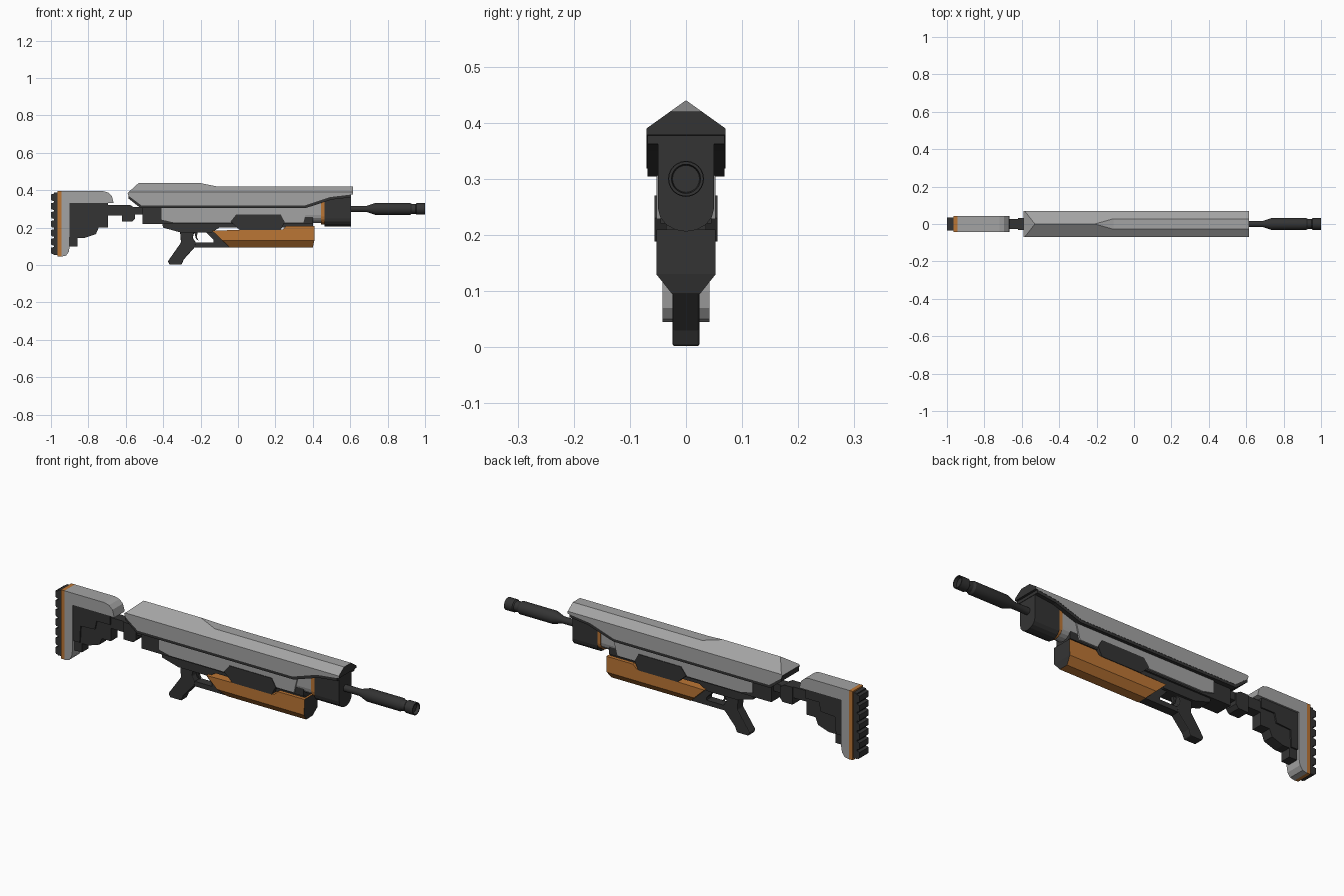
import bpy, bmesh, math
from mathutils import Vector

cube = bpy.data.objects.get("Cube")
if cube:
    bpy.data.objects.remove(cube, do_unlink=True)


def material(name, rgb):
    m = bpy.data.materials.new(name)
    m.use_nodes = True
    m.diffuse_color = (*rgb, 1)
    m.node_tree.nodes["Principled BSDF"].inputs["Base Color"].default_value = (*rgb, 1)
    return m


DARK = material("charcoal", (0.034, 0.034, 0.034))
GREY = material("light grey", (0.37, 0.37, 0.37))
ORANGE = material("burnt orange", (0.5, 0.18, 0.035))


def finish(bm, name, mats, rule=None, bevel=0):
    bmesh.ops.recalc_face_normals(bm, faces=bm.faces)
    bm.normal_update()
    if rule:
        for f in bm.faces:
            f.material_index = 1 if rule(f.normal) else 0
    me = bpy.data.meshes.new(name)
    bm.to_mesh(me)
    bm.free()
    for m in mats:
        me.materials.append(m)
    ob = bpy.data.objects.new(name, me)
    bpy.context.collection.objects.link(ob)
    if bevel:
        mod = ob.modifiers.new("edge", "BEVEL")
        mod.width = bevel
        mod.segments = 2
    return ob


def extrude(bm, pts, vec):
    face = bm.faces.new([bm.verts.new(p) for p in pts])
    new = bmesh.ops.extrude_face_region(bm, geom=[face])["geom"]
    bmesh.ops.translate(bm, vec=vec, verts=[v for v in new if isinstance(v, bmesh.types.BMVert)])


def side_prism(name, pts, half, mats, rule=None, cut=None, bevel=0):
    """Side outline (x, z) given thickness in y; cut = two (y, z) points of a mirrored slope."""
    bm = bmesh.new()
    extrude(bm, [(x, -half, z) for x, z in pts], (0, 2 * half, 0))
    if cut:
        (y1, z1), (y2, z2) = cut
        for s in (1, -1):
            n = Vector((0, s * abs(z2 - z1), math.copysign(abs(y2 - y1), z2 - z1)))
            res = bmesh.ops.bisect_plane(
                bm, geom=bm.verts[:] + bm.edges[:] + bm.faces[:], dist=1e-5,
                plane_co=(0, s * y1, z1), plane_no=n.normalized(), clear_outer=True)
            rim = [e for e in res["geom_cut"] if isinstance(e, bmesh.types.BMEdge)]
            bmesh.ops.edgeloop_fill(bm, edges=rim)
    return finish(bm, name, mats, rule, bevel)


def box(name, x0, x1, z0, z1, half, mat, bevel=0):
    return side_prism(name, [(x0, z0), (x1, z0), (x1, z1), (x0, z1)], half, [mat], bevel=bevel)


def round_bottom(name, x0, x1, top, bottom, half, mat):
    """Block along x with flat sides and a rounded belly."""
    bm = bmesh.new()
    pts = [(half, top)]
    for i in range(9):
        a = math.pi * i / 8
        pts.append((half * math.cos(a), bottom + 0.042 * (1 - math.sin(a))))
    pts.append((-half, top))
    extrude(bm, [(x0, y, z) for y, z in pts], (x1 - x0, 0, 0))
    return finish(bm, name, [mat])


def lathe(name, profile, z, mat, sides=24):
    """Turned part along x from (x, radius) points."""
    bm = bmesh.new()
    rings = []
    for x, r in profile:
        rings.append([bm.verts.new((x, r * math.cos(2 * math.pi * i / sides),
                                    z + r * math.sin(2 * math.pi * i / sides)))
                      for i in range(sides)])
    for a, b in zip(rings, rings[1:]):
        for i in range(sides):
            j = (i + 1) % sides
            bm.faces.new((a[i], a[j], b[j], b[i]))
    bm.faces.new(rings[0])
    bm.faces.new(rings[-1])
    ob = finish(bm, name, [mat])
    bpy.context.view_layer.objects.active = ob
    ob.select_set(True)
    bpy.ops.object.shade_smooth_by_angle(angle=math.radians(30))
    ob.select_set(False)


# Peaked top cover with dark underside and front end
side_prism("top_cover",
           [(-0.59, 0.385), (-0.585, 0.37), (-0.515, 0.318), (0.355, 0.318), (0.49, 0.363),
            (0.615, 0.378), (0.615, 0.42), (-0.11, 0.42), (-0.21, 0.44), (-0.26, 0.45),
            (-0.519, 0.45)], 0.07, [GREY, DARK],
           rule=lambda n: n.x > 0.9 or n.z < -0.1, cut=((0.07, 0.39), (0, 0.44)))
side_prism("cover_rail",
           [(-0.585, 0.37), (-0.515, 0.318), (0.355, 0.318), (0.49, 0.363), (0.605, 0.377),
            (0.605, 0.362), (0.5, 0.35), (0.36, 0.304), (-0.52, 0.304), (-0.585, 0.355)],
           0.069, [DARK])

# Receiver
box("receiver_core", -0.51, 0.4, 0.22, 0.306, 0.045, DARK)
side_prism("receiver_side",
           [(-0.41, 0.306), (-0.41, 0.243), (-0.345, 0.228), (0.35, 0.228), (0.37, 0.306)],
           0.053, [GREY])
side_prism("side_panel",
           [(-0.04, 0.232), (-0.01, 0.27), (0.228, 0.27), (0.25, 0.23), (0.228, 0.188),
            (0.008, 0.188)], 0.056, [DARK])
side_prism("lower_frame",
           [(-0.41, 0.24), (-0.4, 0.2), (-0.31, 0.175), (-0.14, 0.175), (-0.1, 0.2),
            (0.4, 0.2), (0.4, 0.24)], 0.036, [DARK])

# Nose of the receiver
round_bottom("barrel_shroud", 0.35, 0.447, 0.33, 0.225, 0.047, GREY)
round_bottom("shroud_ring", 0.445, 0.466, 0.34, 0.218, 0.049, ORANGE)
round_bottom("nose_block", 0.463, 0.603, 0.375, 0.206, 0.05, DARK)

# Orange fore grip with chamfered belly
side_prism("fore_grip",
           [(-0.14, 0.185), (-0.045, 0.095), (0.4, 0.095), (0.408, 0.13), (0.41, 0.21),
            (0.26, 0.21), (0.24, 0.19)], 0.053, [ORANGE, DARK],
           rule=lambda n: n.x > 0.7, cut=((0.053, 0.13), (0.025, 0.095)))

# Pistol grip, guard and trigger
side_prism("pistol_grip",
           [(-0.38, 0.21), (-0.31, 0.18), (-0.305, 0.12), (-0.375, 0.02), (-0.365, 0.002),
            (-0.302, 0.002), (-0.29, 0.03), (-0.23, 0.097), (-0.225, 0.12), (-0.242, 0.145),
            (-0.235, 0.172), (-0.2, 0.185), (-0.2, 0.21)], 0.024, [DARK], bevel=0.004)
side_prism("trigger_guard",
           [(-0.245, 0.095), (-0.04, 0.095), (-0.13, 0.185), (-0.175, 0.18), (-0.13, 0.133),
            (-0.13, 0.12), (-0.245, 0.12)], 0.022, [DARK])
side_prism("trigger", [(-0.235, 0.18), (-0.215, 0.18), (-0.22, 0.15), (-0.21, 0.13),
                       (-0.225, 0.14)], 0.008, [DARK])

# Barrel and muzzle
lathe("barrel", [(0.59, 0.017), (0.69, 0.017), (0.735, 0.032), (0.92, 0.032), (0.93, 0.026),
                 (0.95, 0.026), (0.955, 0.031), (1.0, 0.031), (1.0, 0.026), (0.985, 0.024)],
      0.3, DARK)

# Folding joint between receiver and stock
box("joint_rear", -0.56, -0.5, 0.27, 0.31, 0.026, DARK)
side_prism("joint_block", [(-0.62, 0.32), (-0.62, 0.232), (-0.565, 0.232), (-0.55, 0.25),
                           (-0.55, 0.305), (-0.575, 0.32)], 0.033, [DARK])
box("stock_tube", -0.7, -0.615, 0.265, 0.32, 0.026, DARK)

# Stock
side_prism("stock_shell",
           [(-0.945, 0.395), (-0.72, 0.395), (-0.695, 0.388), (-0.675, 0.37), (-0.665, 0.333),
            (-0.9, 0.333), (-0.9, 0.1), (-0.905, 0.07), (-0.92, 0.05), (-0.945, 0.045)],
           0.042, [GREY])
side_prism("stock_core",
           [(-0.905, 0.335), (-0.695, 0.335), (-0.695, 0.2), (-0.745, 0.2), (-0.76, 0.165),
            (-0.82, 0.145), (-0.857, 0.145), (-0.857, 0.1), (-0.905, 0.1)], 0.027, [DARK])
side_prism("stock_brace",
           [(-0.905, 0.333), (-0.695, 0.333), (-0.695, 0.285), (-0.77, 0.285), (-0.78, 0.24),
            (-0.86, 0.235), (-0.865, 0.15), (-0.905, 0.15)], 0.034, [DARK])
box("stock_band", -0.965, -0.945, 0.046, 0.395, 0.042, ORANGE)

# Ridged butt pad
box("pad_base", -0.985, -0.964, 0.055, 0.388, 0.036, DARK)
ridges = 7
pitch = (0.388 - 0.055) / ridges
for i in range(ridges):
    z = 0.055 + i * pitch
    side_prism("pad_ridge", [(-0.975, z), (-0.995, z + 0.004), (-1.0, z + 0.01),
                             (-1.0, z + pitch - 0.01), (-0.975, z + pitch - 0.004)],
               0.036, [DARK])
